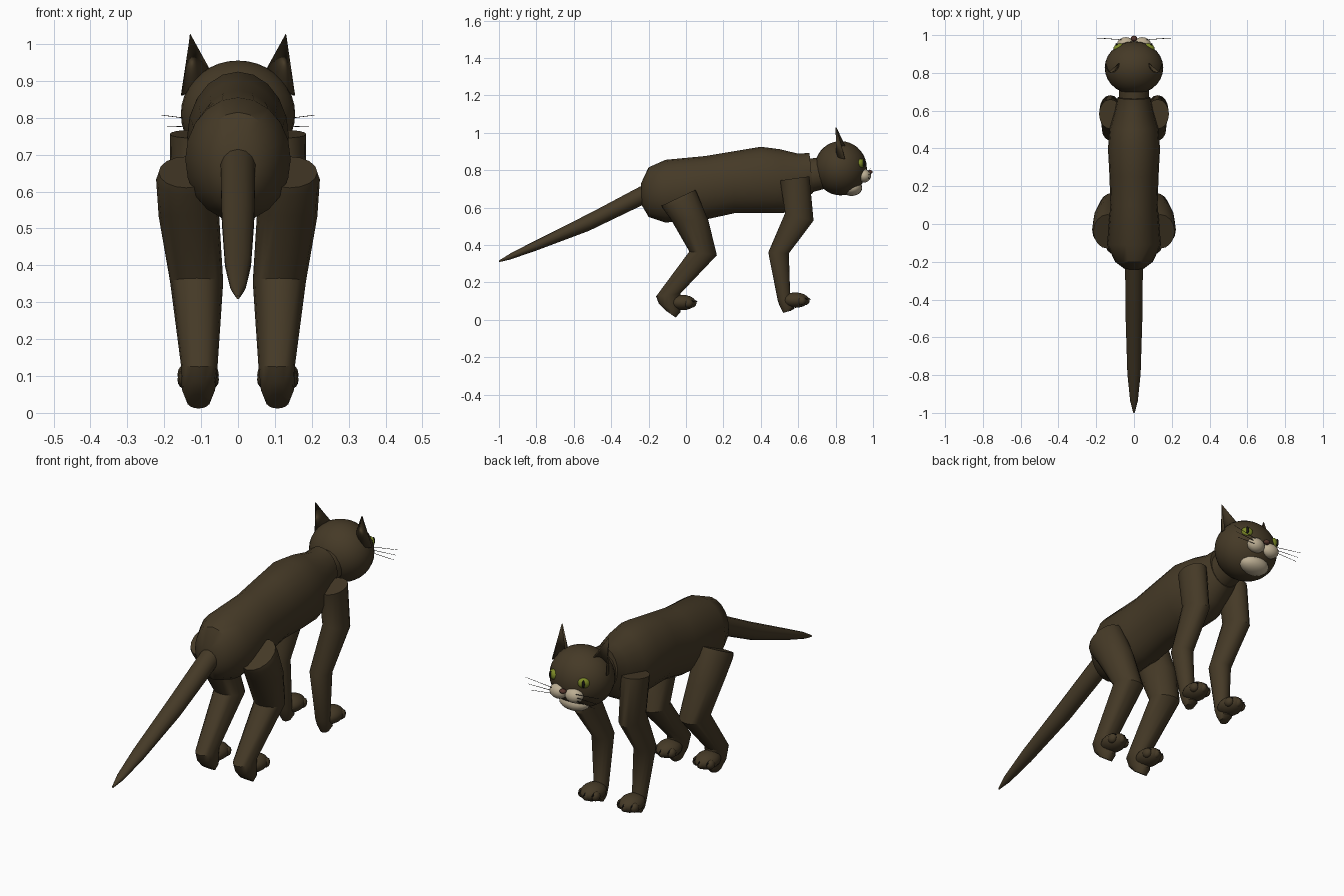
import bpy
import bmesh
import math
from mathutils import Vector

cube = bpy.data.objects.get("Cube")
if cube:
    bpy.data.objects.remove(cube)


def material(name, rgb):
    m = bpy.data.materials.new(name)
    m.use_nodes = True
    m.diffuse_color = (*rgb, 1)
    m.node_tree.nodes["Principled BSDF"].inputs["Base Color"].default_value = (*rgb, 1)
    return m


FUR = material("dark brown fur", (0.06, 0.042, 0.02))
CREAM = material("cream muzzle", (0.5, 0.42, 0.29))
GREEN = material("green eye", (0.2, 0.25, 0.02))
BLACK = material("black", (0.008, 0.007, 0.006))
NOSE = material("brown nose", (0.09, 0.035, 0.025))


def finish(bm, name, mat, angle=38):
    bmesh.ops.recalc_face_normals(bm, faces=bm.faces)
    mesh = bpy.data.meshes.new(name)
    bm.to_mesh(mesh)
    bm.free()
    mesh.materials.append(mat)
    ob = bpy.data.objects.new(name, mesh)
    bpy.context.collection.objects.link(ob)
    bpy.ops.object.select_all(action='DESELECT')
    ob.select_set(True)
    bpy.context.view_layer.objects.active = ob
    bpy.ops.object.shade_smooth_by_angle(angle=math.radians(angle))
    return ob


def loft(name, rings, mat=FUR, sides=16, side=1):
    """Each ring: two opposite points (y, z) in the side plane, centre x, half width."""
    bm = bmesh.new()
    loops = []
    for ay, az, by, bz, cx, hx in rings:
        a, b = Vector((side * cx, ay, az)), Vector((side * cx, by, bz))
        mid, half = (a + b) / 2, (b - a) / 2
        loops.append([bm.verts.new(mid + half * math.cos(t) + Vector((hx * math.sin(t), 0, 0)))
                      for t in (2 * math.pi * i / sides for i in range(sides))])
    for low, high in zip(loops, loops[1:]):
        for i in range(sides):
            j = (i + 1) % sides
            bm.faces.new((low[i], low[j], high[j], high[i]))
    bm.faces.new(loops[0])
    bm.faces.new(loops[-1])
    return finish(bm, name, mat)


def ball(name, centre, radii, mat=FUR, u=20, v=12, turn=0):
    bm = bmesh.new()
    bmesh.ops.create_uvsphere(bm, u_segments=u, v_segments=v, radius=1)
    bmesh.ops.scale(bm, vec=radii, verts=bm.verts)
    ob = finish(bm, name, mat)
    ob.location = centre
    ob.rotation_euler.z = turn
    return ob


def rod(name, start, end, r1, r2, mat, sides=6):
    start, end = Vector(start), Vector(end)
    bm = bmesh.new()
    bmesh.ops.create_cone(bm, cap_ends=True, segments=sides, radius1=r1, radius2=r2,
                          depth=(end - start).length)
    ob = finish(bm, name, mat)
    ob.location = (start + end) / 2
    ob.rotation_euler = (end - start).to_track_quat('Z', 'Y').to_euler()
    return ob


# Torso, neck and tail
loft("body", [
    (-.235, .61, -.24, .73, 0, .05),
    (-.20, .55, -.20, .815, 0, .10),
    (-.11, .52, -.11, .855, 0, .143),
    (.10, .535, .10, .875, 0, .125),
    (.26, .57, .25, .90, 0, .13),
    (.40, .57, .40, .925, 0, .138),
    (.52, .57, .50, .912, 0, .128),
    (.61, .62, .60, .888, 0, .10),
    (.68, .68, .66, .892, 0, .087),
], sides=20)
loft("neck", [(.56, .65, .55, .85, 0, .08), (.74, .70, .74, .87, 0, .08)])
loft("tail", [
    (-.18, .64, -.18, .74, 0, .048),
    (-.26, .60, -.25, .71, 0, .048),
    (-.52, .475, -.50, .577, 0, .045),
    (-.80, .37, -.78, .436, 0, .036),
    (-.94, .322, -.93, .36, 0, .021),
    (-1, .308, -.998, .318, 0, .004),
], sides=14)

# Head and muzzle
ball("head", (0, .827, .81), (.155, .14, .145), u=28, v=18)
ball("chin", (0, .885, .705), (.08, .057, .043), CREAM)
ball("nose", (0, .982, .79), (.017, .015, .011), NOSE, 12, 8)


def ear(side):
    """Half cone, hollow towards the face."""
    bm = bmesh.new()
    tip = bm.verts.new((side * .13, .803, 1.027))
    outer, inner = Vector((.152, .85, .86)), Vector((.068, .86, .91))
    arc = []
    for i in range(9):
        p = outer.lerp(inner, (1 - math.cos(math.pi * i / 8)) / 2)
        p.y -= .05 * math.sin(math.pi * i / 8)
        arc.append(bm.verts.new((side * p.x, p.y, p.z)))
    for a, b in zip(arc, arc[1:]):
        bm.faces.new((a, b, tip))
    ob = finish(bm, "ear", FUR)
    thick = ob.modifiers.new("thickness", 'SOLIDIFY')
    thick.thickness = .006
    thick.offset = 0


for s in (1, -1):
    ear(s)
    ball("muzzle", (s * .043, .953, .77), (.046, .036, .036), CREAM)
    ball("eye", (s * .084, .936, .836), (.028, .018, .025), GREEN, 16, 10, -s * .55)
    ball("pupil", (s * .092, .950, .837), (.007, .007, .019), BLACK, 10, 8, -s * .55)
    for z, x in ((.807, .207), (.777, .192), (.75, .18)):
        rod("whisker", (s * .06, .975, .77 + (z - .77) * .5), (s * x, .985, z), .0014, .0008, BLACK, 5)

    # Legs, from hip or shoulder down to the heel
    loft("hind_leg", [
        (-.13, .61, .05, .695, .14, .075),
        (-.12, .59, .06, .675, .14, .082),
        (-.08, .535, .12, .53, .133, .082),
        (.018, .365, .165, .345, .112, .072),
        (-.16, .125, -.03, .14, .105, .05),
        (-.145, .085, -.03, .04, .107, .045),
        (-.11, .05, -.055, .012, .107, .032),
    ], side=s)
    loft("front_leg", [
        (.503, .745, .66, .767, .125, .06),
        (.53, .57, .682, .53, .125, .057),
        (.44, .36, .55, .355, .117, .052),
        (.49, .105, .557, .13, .107, .036),
        (.50, .075, .58, .06, .107, .035),
        (.52, .037, .56, .048, .107, .022),
    ], side=s)

    # Paws with toes and claws
    for label, y, z in (("hind", -.02, .092), ("front", .585, .105)):
        ball(label + "_paw", (s * .108, y, z), (.056, .072, .041), u=16, v=10)
        for k in (-1, 0, 1):
            x = s * .108 + k * .036
            front = y + .05 - abs(k) * .018
            ball(label + "_toe", (x, front, z - .003), (.021, .026, .024), u=10, v=8)
            rod(label + "_claw", (x, front + .012, z + .012), (x, front + .032, z + .004),
                .006, .001, BLACK)
